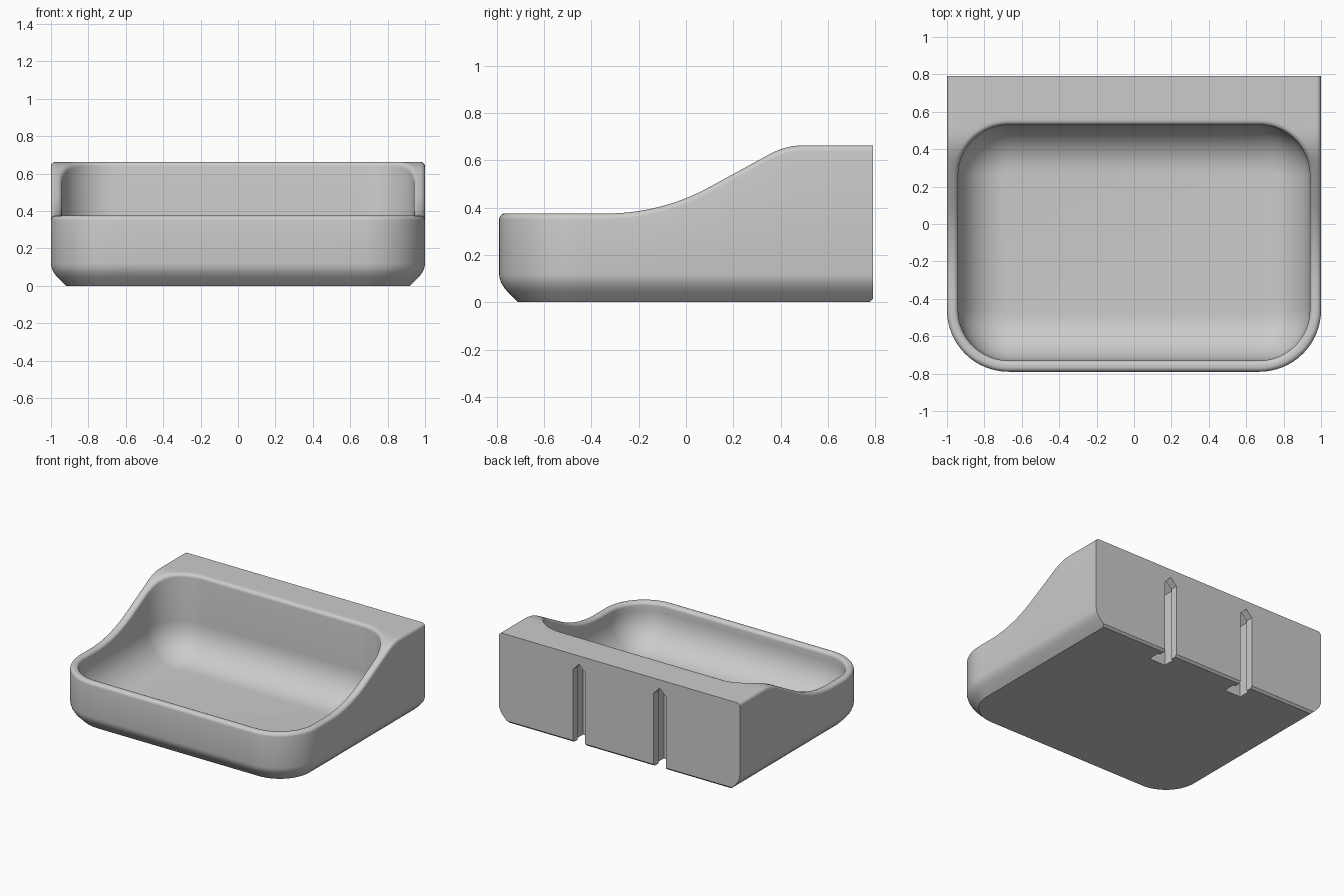
import bpy, bmesh
from math import sin, cos, tan, pi, sqrt

if "Cube" in bpy.data.objects:
    bpy.data.objects.remove(bpy.data.objects["Cube"])

CX, FRONT, REAR = 0.67, -0.46, 0.26   # corner centres of the plan
BACK = 0.79                           # flat back wall
RIM = 0.025                           # rim rounding
FLOOR, BOWL = 0.06, 0.25              # cavity floor and its fillet
LOW, HIGH = 0.375, 0.663              # front and back rim heights


def rim_height(y):
    """Low rim, concave arc, straight ramp, convex arc, high rim."""
    a, r1, r2 = 0.5, 0.9, 0.3
    d1, d2 = r1 * sin(a), r2 * sin(a)
    rise1, rise2 = r1 * (1 - cos(a)), r2 * (1 - cos(a))
    ramp = (HIGH - LOW - rise1 - rise2) / tan(a)
    d = y + 0.335
    end = d1 + ramp + d2
    if d <= 0:
        return LOW
    if d < d1:
        return LOW + r1 - sqrt(r1 * r1 - d * d)
    if d < d1 + ramp:
        return LOW + rise1 + (d - d1) * tan(a)
    if d < end:
        return HIGH - r2 + sqrt(r2 * r2 - (end - d) ** 2)
    return HIGH


def plan(r, back=None):
    """Closed plan loop; the rear corners are square when back is given."""
    half = [(CX * i / 4, FRONT - r) for i in range(4)]
    for i in range(16):
        a = pi / 2 * i / 16
        half.append((CX + r * sin(a), FRONT - r * cos(a)))
    half += [(CX + r, FRONT + (REAR - FRONT) * i / 24) for i in range(24)]
    for i in range(32):
        t = i / 32
        if back is None:
            half.append((CX + r * cos(t * pi / 2), REAR + r * sin(t * pi / 2)))
        else:
            half.append((CX + r * min(1, 2 - 2 * t),
                         REAR + (back - REAR) * min(1, 2 * t)))
    rear = REAR + r if back is None else back
    half += [(CX * (1 - i / 4), rear) for i in range(5)]
    return half + [(-x, y) for x, y in half[-2:0:-1]]


def flat(loop, z):
    return [(x, y, z) for x, y in loop]


def draped(loop, drop=0):
    return [(x, y, rim_height(y) - drop) for x, y in loop]


def mesh_object(name, bm):
    bmesh.ops.recalc_face_normals(bm, faces=bm.faces)
    mesh = bpy.data.meshes.new(name)
    bm.to_mesh(mesh)
    bm.free()
    obj = bpy.data.objects.new(name, mesh)
    bpy.context.collection.objects.link(obj)
    return obj


# Bin shell: rings from the base, up the outside, over the rim, into the cavity
R_OUT, R_IN = 0.33, 0.27
rings = []
for inset, z in [(0.08, 0), (0.065, 0.015), (0.035, 0.045), (0.021, 0.062),
                 (0.01, 0.08), (0.003, 0.098), (0, 0.118)]:
    rings.append(flat(plan(R_OUT - inset, BACK - max(0, 0.015 - z)), z))
for i in range(6):
    a = pi / 2 * i / 5
    rings.append(draped(plan(R_OUT - RIM * (1 - cos(a)), BACK), RIM * (1 - sin(a))))
outer, inner = plan(R_OUT - RIM, BACK), plan(R_IN + RIM)
for i in range(1, 8):
    t = i / 8
    rings.append(draped([(p[0] + (q[0] - p[0]) * t, p[1] + (q[1] - p[1]) * t)
                         for p, q in zip(outer, inner)]))
for i in range(6):
    a = pi / 2 * i / 5
    rings.append(draped(plan(R_IN + RIM * (1 - sin(a))), RIM * (1 - cos(a))))
for i in range(13):
    a = pi / 2 * i / 12
    rings.append(flat(plan(R_IN - BOWL * (1 - cos(a))), FLOOR + BOWL * (1 - sin(a))))

bm = bmesh.new()
loops = [[bm.verts.new(p) for p in ring] for ring in rings]
n = len(loops[0])
for a, b in zip(loops, loops[1:]):
    for i in range(n):
        j = (i + 1) % n
        bm.faces.new((a[i], a[j], b[j], b[i]))
bm.faces.new(loops[0][::-1])
bm.faces.new(loops[-1])
bin_body = mesh_object("bin_body", bm)


# Hanging slots in the back: a narrow mouth and a wider head, both pointed on top
def slot_cutter(name, half, apex, y0, y1):
    bm = bmesh.new()
    for cx in (-0.335, 0.335):
        outline = [(-half, -0.1), (half, -0.1), (half, apex - half),
                   (0, apex), (-half, apex - half)]
        face = bm.faces.new([bm.verts.new((cx + x, y0, z)) for x, z in outline])
        out = bmesh.ops.extrude_face_region(bm, geom=[face])["geom"]
        bmesh.ops.translate(bm, vec=(0, y1 - y0, 0),
                            verts=[v for v in out if isinstance(v, bmesh.types.BMVert)])
    obj = mesh_object(name, bm)
    obj.hide_render = True
    return obj


bpy.ops.object.select_all(action="DESELECT")
bpy.context.view_layer.objects.active = bin_body
bin_body.select_set(True)
for cutter in (slot_cutter("slot_mouth_cutter", 0.05, 0.60, 0.70, 0.90),
               slot_cutter("slot_head_cutter", 0.068, 0.618, 0.645, 0.735)):
    mod = bin_body.modifiers.new(cutter.name, "BOOLEAN")
    mod.operation = "DIFFERENCE"
    mod.solver = "EXACT"
    mod.object = cutter
    bpy.ops.object.modifier_apply(modifier=mod.name)
    bpy.data.objects.remove(cutter)

# One plain grey plastic
grey = bpy.data.materials.new("grey_plastic")
grey.use_nodes = True
colour = (0.6, 0.6, 0.6, 1)
grey.diffuse_color = colour
grey.node_tree.nodes["Principled BSDF"].inputs["Base Color"].default_value = colour
bin_body.data.materials.clear()
bin_body.data.materials.append(grey)
bpy.ops.object.shade_smooth_by_angle(angle=pi / 6)
